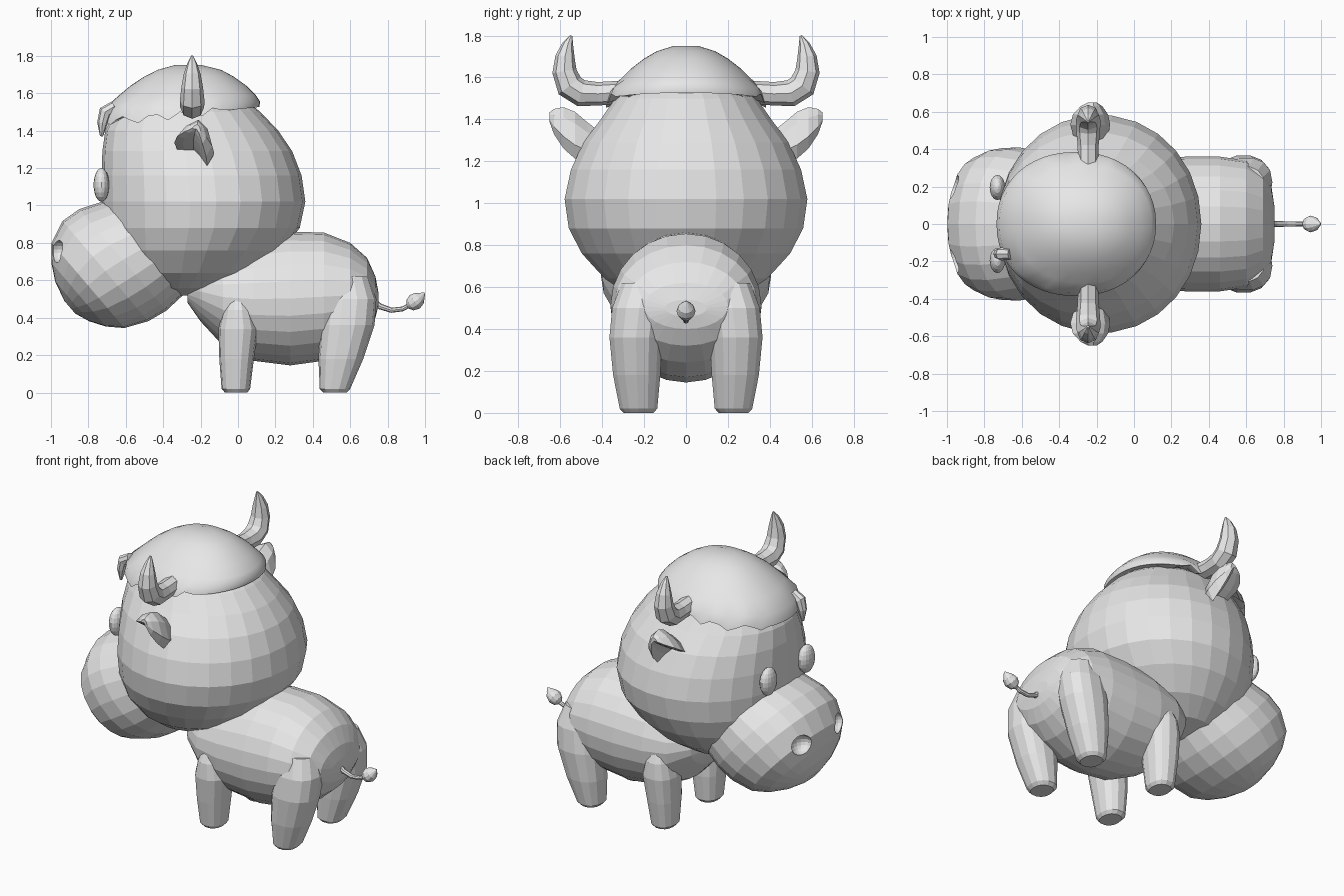
import bpy
import bmesh
import math
from mathutils import Vector

if "Cube" in bpy.data.objects:
    bpy.data.objects.remove(bpy.data.objects["Cube"], do_unlink=True)

grey = bpy.data.materials.new("plain_grey")
grey.use_nodes = True
grey.diffuse_color = (0.8, 0.8, 0.8, 1)
grey.node_tree.nodes["Principled BSDF"].inputs["Base Color"].default_value = (0.8, 0.8, 0.8, 1)

X, Y, Z = Vector((1, 0, 0)), Vector((0, 1, 0)), Vector((0, 0, 1))


def oval(center, u, v, ru, rv, n, power=2.0):
    """Ring of points, round or slightly squared."""
    ring = []
    for i in range(n):
        a = 2 * math.pi * i / n
        c, s = math.cos(a), math.sin(a)
        ring.append(Vector(center)
                    + u * ru * math.copysign(abs(c) ** (2 / power), c)
                    + v * rv * math.copysign(abs(s) ** (2 / power), s))
    return ring


def loft(name, rings):
    """Skin a list of equal rings and close both ends."""
    bm = bmesh.new()
    rows = [[bm.verts.new(p) for p in ring] for ring in rings]
    n = len(rows[0])
    for a, b in zip(rows, rows[1:]):
        for i in range(n):
            j = (i + 1) % n
            bm.faces.new((a[i], a[j], b[j], b[i]))
    bm.faces.new(rows[0])
    bm.faces.new(rows[-1])
    bmesh.ops.recalc_face_normals(bm, faces=bm.faces)
    mesh = bpy.data.meshes.new(name)
    bm.to_mesh(mesh)
    bm.free()
    mesh.materials.append(grey)
    obj = bpy.data.objects.new(name, mesh)
    bpy.context.collection.objects.link(obj)
    return obj


def tube(name, path, side, n):
    """Round tube through (point, radius) pairs lying in one plane across `side`."""
    rings = []
    for i, (p, r) in enumerate(path):
        t = (Vector(path[min(i + 1, len(path) - 1)][0]) - Vector(path[max(i - 1, 0)][0])).normalized()
        rings.append(oval(p, side, t.cross(side).normalized(), r, r, n))
    return loft(name, rings)


def ellipsoid(name, center, radii, segs=16, rows=10):
    rings = []
    for k in range(rows):
        a = math.pi * (0.04 + 0.92 * k / (rows - 1))
        rings.append(oval(Vector(center) - Z * radii[2] * math.cos(a), X, Y,
                          radii[0] * math.sin(a), radii[1] * math.sin(a), segs))
    return loft(name, rings)


def stacked(profile, n, power=2.0):
    """Horizontal rings from (z, x_min, x_max, half_width)."""
    return [oval(((a + b) / 2, 0, z), X, Y, (b - a) / 2, w, n, power) for z, a, b, w in profile]


# Head
loft("head", stacked([
    (0.52, -0.36, -0.22, 0.1), (0.56, -0.52, -0.06, 0.27), (0.64, -0.62, 0.11, 0.39),
    (0.76, -0.69, 0.24, 0.5), (0.88, -0.72, 0.33, 0.563), (1.02, -0.73, 0.36, 0.583),
    (1.16, -0.73, 0.34, 0.553), (1.29, -0.725, 0.29, 0.493), (1.4, -0.71, 0.215, 0.41),
    (1.5, -0.66, 0.12, 0.34), (1.58, -0.55, 0.02, 0.24), (1.64, -0.42, -0.1, 0.12)], 26, 2.05))

# Muzzle, tilted forward and down from the face
base, out, up = Vector((-0.51, 0, 0.77)), Vector((-0.76, 0, -0.65)), Vector((-0.65, 0, 0.76))
muzzle = loft("muzzle", [
    oval(base + out * d + up * (lo + hi) / 2, up, Y, (hi - lo) / 2, w, 24, 2.2)
    for d, lo, hi, w in [(-0.1, -0.3, 0.3, 0.34), (0, -0.33, 0.33, 0.39), (0.12, -0.335, 0.38, 0.41),
                         (0.23, -0.315, 0.39, 0.405), (0.35, -0.26, 0.34, 0.365),
                         (0.42, -0.19, 0.26, 0.29), (0.47, -0.11, 0.17, 0.19), (0.5, -0.03, 0.06, 0.07)]])

# Nostrils are hollows cut from the muzzle
for side in (1, -1):
    cutter = ellipsoid("nostril_cutter", (-0.965, 0.19 * side, 0.755), (0.06, 0.075, 0.06))
    cutter.hide_render = True
    mod = muzzle.modifiers.new("nostril", "BOOLEAN")
    mod.operation, mod.solver, mod.object = "DIFFERENCE", "EXACT", cutter
    bpy.context.view_layer.update()
    cut = bpy.data.meshes.new_from_object(muzzle.evaluated_get(bpy.context.evaluated_depsgraph_get()))
    muzzle.modifiers.clear()
    muzzle.data = cut
    bpy.data.objects.remove(cutter, do_unlink=True)

# Hair cap with a rim that rises to the back and is ragged at the sides
cap = stacked([
    (1.5, -0.66, 0.08, 0.33), (1.485, -0.735, 0.115, 0.385), (1.535, -0.72, 0.118, 0.37),
    (1.59, -0.635, 0.095, 0.315), (1.64, -0.575, 0.045, 0.265), (1.69, -0.5, -0.025, 0.2),
    (1.725, -0.43, -0.09, 0.14), (1.75, -0.34, -0.19, 0.06)], 48, 2.15)
for ring, weight in zip(cap, (1, 1, 0.5)):
    for p in ring:
        ragged = 0.022 * math.sin(p.x * 38) if abs(p.y) > 0.2 and p.x < -0.05 else 0
        p.z += weight * (0.1 * (p.x + 0.3) + ragged)
hair = loft("hair_cap", cap)
for f in hair.data.polygons:
    f.use_smooth = len(f.vertices) == 4
hair.data.set_sharp_from_angle(angle=math.radians(40))

# Curl of hair on the forehead
tube("hair_curl", [((-0.66, -0.16, 1.53), 0.03), ((-0.71, -0.16, 1.5), 0.035),
                   ((-0.725, -0.16, 1.44), 0.028), ((-0.73, -0.16, 1.37), 0.008)], Y, 8)

# Paired features of the head
horn = [(0.3, 1.53, 0.055), (0.42, 1.522, 0.056), (0.5, 1.525, 0.064), (0.555, 1.56, 0.066),
        (0.58, 1.63, 0.058), (0.577, 1.7, 0.046), (0.563, 1.76, 0.026), (0.548, 1.8, 0.006)]
crescent = [(-0.13, 0.01), (-0.07, 0.08), (0.01, 0.12), (0.07, 0.06), (0.1, -0.05),
            (0.06, -0.12), (0.02, -0.05), (-0.02, 0), (-0.08, 0)]
for side, label in ((1, "left"), (-1, "right")):
    tube("horn_" + label, [((-0.245, y * side, z), r) for y, z, r in horn], X, 8)
    loft("ear_" + label, [
        [Vector((-0.22 + a * s, y * side, z + b * s)) for a, b in crescent]
        for y, z, s in [(0.4, 1.26, 0.6), (0.47, 1.29, 0.8), (0.53, 1.325, 0.93),
                        (0.585, 1.36, 0.82), (0.63, 1.39, 0.5), (0.65, 1.41, 0.2)]])
    ellipsoid("eye_" + label, (-0.73, 0.195 * side, 1.11), (0.042, 0.068, 0.09))

# Body, lofted from chest to rump
loft("body", [
    oval((x, 0, (lo + hi) / 2), Y, Z, w, (hi - lo) / 2, 24)
    for x, lo, hi, w in [(-0.27, 0.48, 0.6, 0.12), (-0.2, 0.38, 0.7, 0.24), (-0.08, 0.25, 0.77, 0.32),
                         (0.08, 0.17, 0.83, 0.35), (0.28, 0.145, 0.86, 0.36), (0.46, 0.17, 0.855, 0.36),
                         (0.6, 0.24, 0.8, 0.34), (0.69, 0.32, 0.72, 0.28), (0.735, 0.4, 0.62, 0.2),
                         (0.75, 0.46, 0.54, 0.1)]])

# Legs as stacked rings: z, x range, y range
front_leg = [(0, -0.07, 0.05, 0.155, 0.3), (0.02, -0.088, 0.065, 0.135, 0.318),
             (0.18, -0.1, 0.085, 0.12, 0.345), (0.34, -0.105, 0.108, 0.12, 0.365),
             (0.44, -0.08, 0.08, 0.14, 0.355), (0.52, -0.04, 0.04, 0.18, 0.32)]
back_leg = [(0, 0.455, 0.58, 0.155, 0.3), (0.02, 0.437, 0.6, 0.135, 0.318),
            (0.18, 0.43, 0.67, 0.12, 0.35), (0.36, 0.44, 0.73, 0.11, 0.368),
            (0.5, 0.46, 0.74, 0.09, 0.355), (0.62, 0.47, 0.7, 0.08, 0.31)]
for side, label in ((1, "left"), (-1, "right")):
    for name, leg in (("front_leg_", front_leg), ("back_leg_", back_leg)):
        loft(name + label, [
            oval(((a + b) / 2, side * (c + d) / 2, z), X, Y, (b - a) / 2, (d - c) / 2, 14, 2.3)
            for z, a, b, c, d in leg])

# Tail with a pointed tuft
tube("tail", [((0.71, 0, 0.5), 0.016), ((0.76, 0, 0.46), 0.016), ((0.82, 0, 0.44), 0.014),
              ((0.88, 0, 0.447), 0.013), ((0.93, 0, 0.475), 0.012)], Y, 8)
tube("tail_tuft", [((0.905, 0, 0.46), 0.012), ((0.92, 0, 0.468), 0.034), ((0.945, 0, 0.485), 0.045),
                   ((0.968, 0, 0.503), 0.037), ((0.985, 0, 0.52), 0.018), ((0.997, 0, 0.533), 0.004)], Y, 12)
